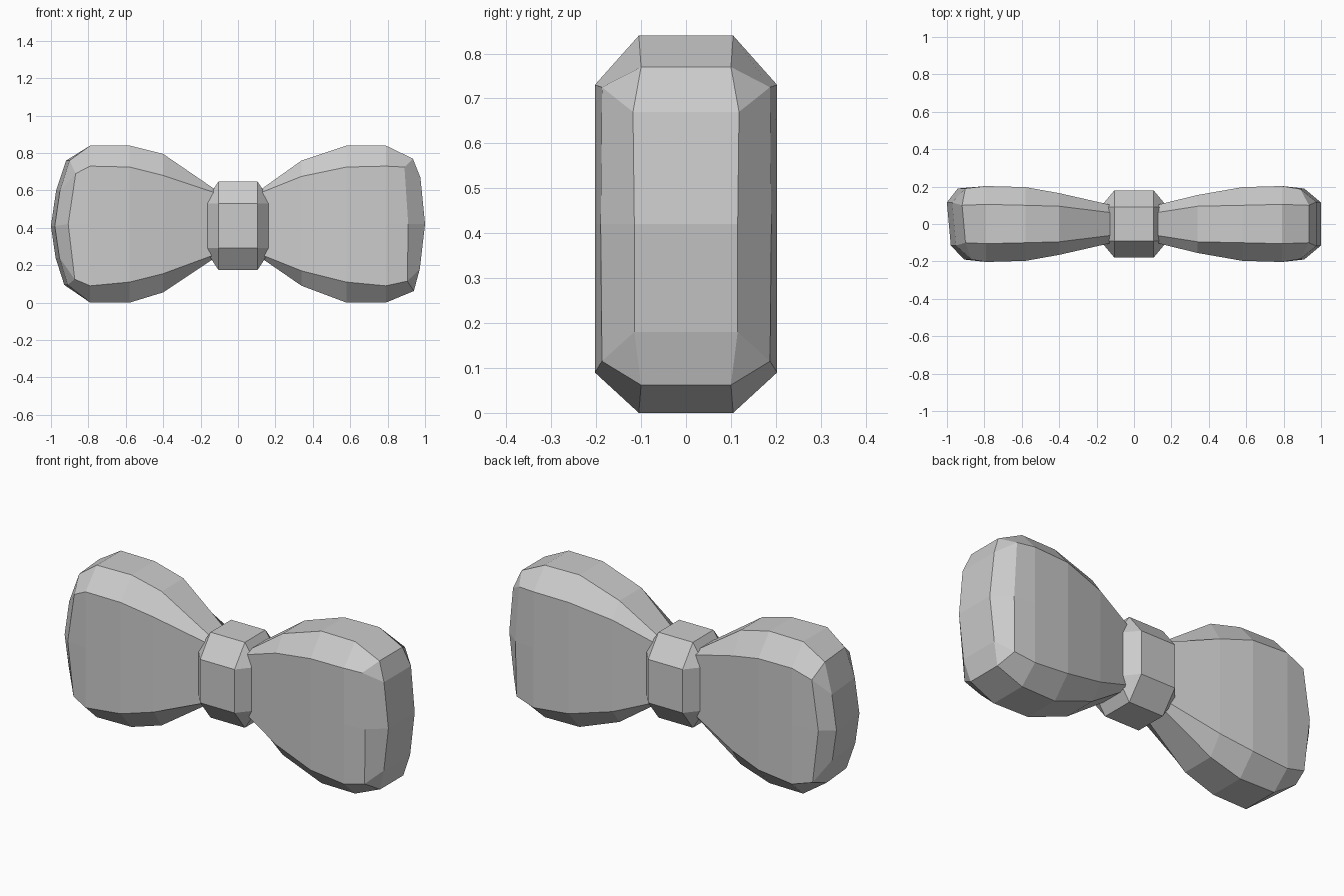
import bpy, bmesh

if "Cube" in bpy.data.objects:
    bpy.data.objects.remove(bpy.data.objects["Cube"])


def finish(bm, name):
    bmesh.ops.recalc_face_normals(bm, faces=bm.faces)
    mesh = bpy.data.meshes.new(name)
    bm.to_mesh(mesh)
    bm.free()
    obj = bpy.data.objects.new(name, mesh)
    bpy.context.collection.objects.link(obj)


def ring(x, flat_y, half_y, top, shoulder_top, shoulder_bottom, bottom):
    """Back half of an eight-sided section, listed from top to bottom."""
    return [(x, flat_y, top), (x, half_y, shoulder_top), (x, half_y, 0.42),
            (x, half_y, shoulder_bottom), (x, flat_y, bottom)]


def wing(name, side, second, rim, tip, skew):
    halves = [ring(0.115, 0.06, 0.10, 0.60, 0.585, 0.26, 0.245),
              second,
              ring(0.58, 0.10, 0.197, 0.84, 0.725, 0.11, 0.0),
              ring(0.79, 0.105, 0.203, 0.84, 0.73, 0.09, 0.0),
              rim, [rim[0]] + tip + [rim[-1]]]
    bm = bmesh.new()
    loops = []
    for i, half in enumerate(halves):
        k = skew if i >= 4 else 0
        full = half + [(x, -y, z) for x, y, z in reversed(half)]
        loops.append([bm.verts.new((side * (x + k * y), y, z)) for x, y, z in full])
    # skin between the sections
    for a, b in zip(loops, loops[1:]):
        for i in range(10):
            j = (i + 1) % 10
            bm.faces.new((a[i], a[j], b[j], b[i]))
    # rounded outer end as a strip, flat inner end
    end = loops[-1]
    for i in range(4):
        bm.faces.new((end[i], end[i + 1], end[8 - i], end[9 - i]))
    bm.faces.new(loops[0])
    bmesh.ops.remove_doubles(bm, verts=bm.verts, dist=0.0005)
    finish(bm, name)


# Right and left wings
wing("right_wing", 1,
     ring(0.34, 0.095, 0.155, 0.76, 0.675, 0.17, 0.09),
     [(0.935, 0.10, 0.77), (0.89, 0.187, 0.725), (0.91, 0.19, 0.42),
      (0.905, 0.187, 0.115), (0.94, 0.10, 0.062)],
     [(0.975, 0.118, 0.67), (1.0, 0.115, 0.42), (0.972, 0.115, 0.18)], 0)
wing("left_wing", -1,
     ring(0.40, 0.095, 0.165, 0.795, 0.68, 0.155, 0.055),
     [(0.91, 0.10, 0.76), (0.885, 0.19, 0.69), (0.925, 0.19, 0.42),
      (0.89, 0.19, 0.125), (0.92, 0.10, 0.095)],
     [(0.962, 0.115, 0.60), (0.99, 0.115, 0.41), (0.965, 0.115, 0.24)], 0.09)

# Centre knot: box with wide chamfers
bm = bmesh.new()
for sx in (-1, 1):
    for sy in (-1, 1):
        for sz in (-1, 1):
            for x, y, z in ((0.18, 0.09, 0.12), (0.105, 0.18, 0.12), (0.105, 0.09, 0.236)):
                bm.verts.new((sx * x, sy * y, 0.411 + sz * z))
bmesh.ops.convex_hull(bm, input=bm.verts)
bmesh.ops.dissolve_limit(bm, angle_limit=0.02, verts=bm.verts, edges=bm.edges)
finish(bm, "knot")
